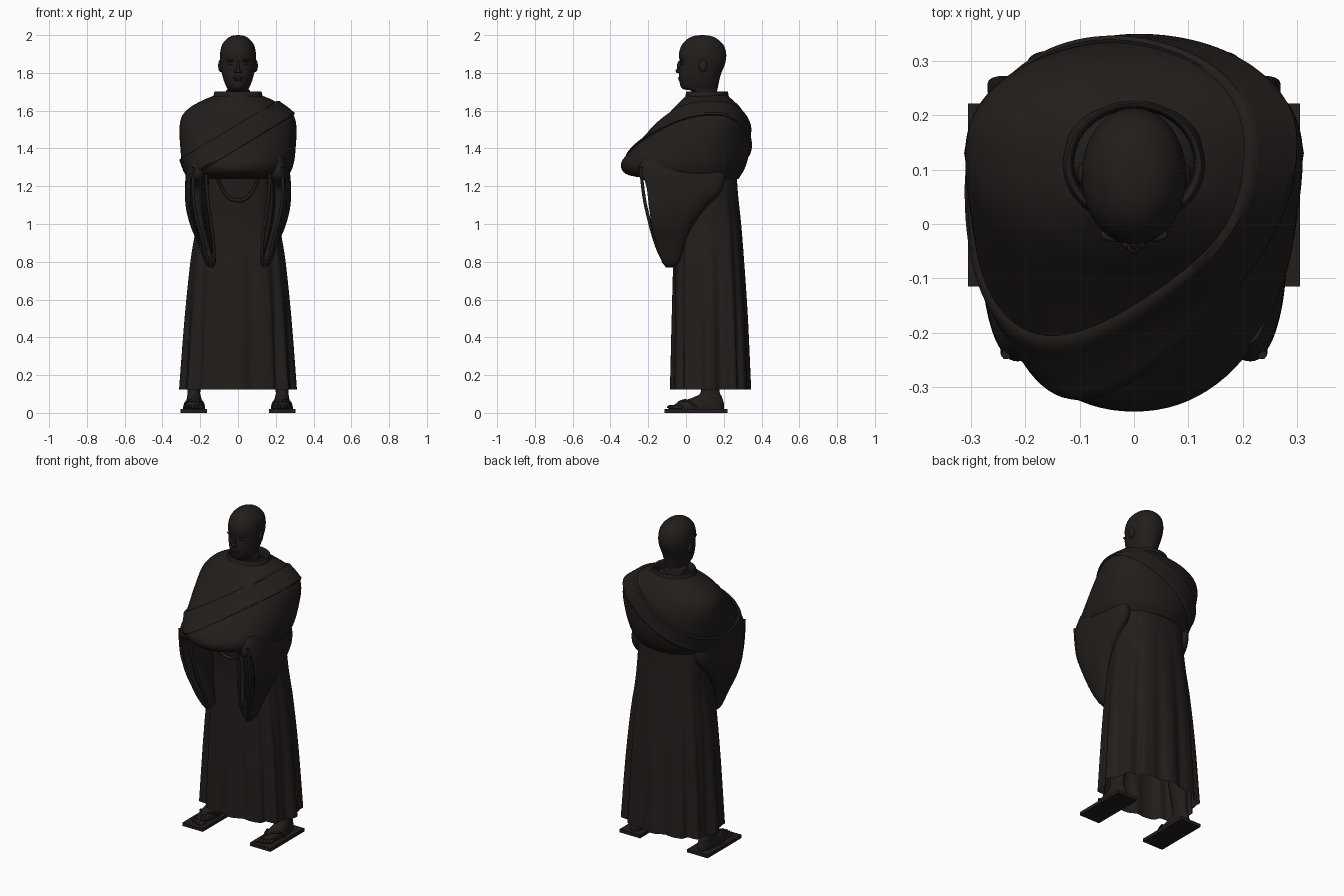
import bpy, bmesh, math
from mathutils import Vector

if "Cube" in bpy.data.objects:
    bpy.data.objects.remove(bpy.data.objects["Cube"])

mat = bpy.data.materials.new("dark_brown")
mat.diffuse_color = (0.016, 0.0125, 0.011, 1)
mat.use_nodes = True
mat.node_tree.nodes["Principled BSDF"].inputs["Base Color"].default_value = mat.diffuse_color


def finish(name, bm, mirror=False, angle=50):
    bmesh.ops.recalc_face_normals(bm, faces=bm.faces)
    me = bpy.data.meshes.new(name)
    bm.to_mesh(me)
    bm.free()
    me.materials.append(mat)
    ob = bpy.data.objects.new(name, me)
    bpy.context.collection.objects.link(ob)
    bpy.ops.object.select_all(action='DESELECT')
    bpy.context.view_layer.objects.active = ob
    ob.select_set(True)
    bpy.ops.object.shade_smooth_by_angle(angle=math.radians(angle))
    if mirror:
        ob.modifiers.new("Mirror", 'MIRROR')
    return ob


def ring_at(rings, t):
    """Catmull-Rom blend of the ring list at index t."""
    n = len(rings) - 1
    i = min(int(t), n - 1)
    u = t - i
    p = [rings[max(0, min(n, i + k))] for k in (-1, 0, 1, 2)]
    return [0.5 * (2*b + (c-a)*u + (2*a-5*b+4*c-d)*u*u + (3*b-a-3*c+d)*u**3)
            for a, b, c, d in zip(*p)]


def point(ring, th, e=2.0, mid=0.5):
    """Point on a superellipse ring (z, cx, half width, y front, y back)."""
    z, cx, hx, yf, yb = ring
    s, c = math.sin(th), math.cos(th)
    yc = yf + (yb - yf) * mid
    sx = math.copysign(abs(s) ** (2 / e), s)
    cy = math.copysign(abs(c) ** (2 / e), c)
    return Vector((cx + hx * sx, yc - cy * ((yc - yf) if c > 0 else (yb - yc)), z))


def skin(bm, rows):
    vs = [[bm.verts.new(p) for p in r] for r in rows]
    for a, b in zip(vs, vs[1:]):
        for j in range(len(a)):
            k = (j + 1) % len(a)
            bm.faces.new((a[j], a[k], b[k], b[j]))
    return vs


def loft(name, rings, n=48, steps=6, e=2.0, mid=0.5, ripple=None, cap=(False, False), mirror=False):
    bm = bmesh.new()
    rows = []
    for i in range((len(rings) - 1) * steps + 1):
        r = ring_at(rings, i / steps)
        row = [point(r, 2*math.pi*j/n, e, mid) for j in range(n)]
        if ripple:
            row = [ripple(p, 2*math.pi*j/n, r) for j, p in enumerate(row)]
        rows.append(row)
    vs = skin(bm, rows)
    for flag, row in zip(cap, (vs[0], vs[-1])):
        if flag:
            bm.faces.new(row)
    return finish(name, bm, mirror)


def ball(name, loc, size, mirror=False):
    bm = bmesh.new()
    bmesh.ops.create_uvsphere(bm, u_segments=20, v_segments=12, radius=1)
    for v in bm.verts:
        v.co = Vector(v.co[i] * size[i] + loc[i] for i in range(3))
    return finish(name, bm, mirror)


def cord(name, pts, r, mirror=False):
    cu = bpy.data.curves.new(name, 'CURVE')
    cu.dimensions = '3D'
    cu.bevel_depth = r
    cu.bevel_resolution = 2
    cu.use_fill_caps = True
    sp = cu.splines.new('NURBS')
    sp.points.add(len(pts) - 1)
    for p, q in zip(sp.points, pts):
        p.co = (*q, 1)
    sp.use_endpoint_u = True
    sp.order_u = 3
    cu.materials.append(mat)
    ob = bpy.data.objects.new(name, cu)
    bpy.context.collection.objects.link(ob)
    if mirror:
        ob.modifiers.new("Mirror", 'MIRROR')


# Robe skirt with folds deepening toward the hem
def folds(p, th, r):
    d = max(0, min(1, (1.25 - r[0]) / 1.0))
    k = 0.35 - 0.35*math.cos(12*th + 0.5*math.sin(2*th)) + 0.15 - 0.15*math.cos(20*th)
    yc = (r[3] + r[4]) / 2
    s = 1 - 0.12 * d * k
    return Vector((p.x * s, yc + (p.y - yc) * s, p.z))


loft("robe_skirt", [(1.36, 0, .21, -.08, .27), (1.2, 0, .215, -.075, .272), (1.0, 0, .222, -.062, .292),
                    (.8, 0, .252, -.068, .308), (.5, 0, .283, -.076, .328), (.125, 0, .312, -.085, .345)],
     n=180, steps=8, e=2.5, ripple=folds)

# Shawl over shoulders and folded arms
cape = [(1.68, 0, .125, 0, .222), (1.658, 0, .18, -.02, .245), (1.62, 0, .25, -.06, .285), (1.57, 0, .297, -.105, .315),
        (1.5, 0, .31, -.175, .335), (1.4, 0, .305, -.28, .336), (1.335, 0, .298, -.338, .325),
        (1.285, 0, .283, -.338, .307), (1.255, 0, .26, -.29, .288), (1.238, 0, .215, -.15, .276), (1.24, 0, .19, -.07, .26)]
E, MID = 2.12, .6
loft("shawl", cape, n=96, steps=6, e=E, mid=MID)


# Diagonal sash wrapping over one shoulder and under the other arm
def on_cape(th, level):
    lo, hi = 0.0, 7.8
    for _ in range(24):
        t = (lo + hi) / 2
        p = point(ring_at(cape, t), th, E, MID)
        if p.z < level + 0.6 * p.x:
            hi = t
        else:
            lo = t
    out = Vector((p.x, p.y - .08, (p.z - 1.35) * .9)).normalized()
    return p, out


rows = []
for level, off in ((1.527, -.012), (1.525, .006), (1.515, .013), (1.50, .009), (1.48, .008), (1.45, .008),
                   (1.425, .009), (1.41, .013), (1.40, .008), (1.397, -.012)):
    row = []
    for j in range(120):
        p, o = on_cape(2*math.pi*j/120, level)
        row.append(p + o * off)
    rows.append(row)
bm = bmesh.new()
skin(bm, rows)
finish("sash", bm)

# Collar and the closed inner robe around the neck
loft("collar", [(1.65, 0, .148, -.012, .235), (1.67, 0, .133, -.005, .228), (1.695, 0, .126, 0, .223),
                (1.702, 0, .121, .004, .22), (1.69, 0, .113, .01, .213), (1.64, 0, .11, .015, .21)], steps=3)
loft("inner_neckline", [(1.61, 0, .13, 0, .225), (1.645, 0, .113, .012, .213), (1.668, 0, .085, .035, .18),
                        (1.68, 0, .06, .05, .16)], steps=3)


# Hanging sleeves, hollowed at the front opening and rolled at the rim
def opening(p, th, r):
    depth = max(0, min(1, (r[0] - .8) / .06, (1.25 - r[0]) / .06))
    p.y += .09 * depth * max(0, min(1, (math.cos(th) - .86) / .08))
    return p


loft("sleeve", [(1.36, .205, .05, -.22, .12), (1.28, .212, .062, -.252, .2), (1.18, .219, .062, -.238, .19),
                (1.08, .217, .058, -.22, .1), (.98, .198, .05, -.197, .03), (.88, .167, .038, -.165, -.005),
                (.80, .147, .03, -.13, -.035), (.77, .142, .008, -.1, -.07)], n=72, e=2.3, ripple=opening,
     cap=(True, True), mirror=True)
for side, xs in (("inner", (.17, .165, .15, .13, .125, .14)), ("outer", (.235, .24, .225, .19, .165, .14))):
    cord(f"sleeve_rim_{side}", list(zip(xs, (-.24, -.226, -.203, -.17, -.13, -.1), (1.3, 1.15, 1.05, .92, .82, .775))),
         .009, True)

# Loop of cord hanging at the waist
cord("waist_cord", [(-.11, -.14, 1.25), (-.09, -.1, 1.19), (-.04, -.088, 1.125), (.04, -.088, 1.125),
                    (.09, -.1, 1.19), (.11, -.14, 1.25)], .01)

# Head and neck
loft("head", [(1.6, 0, .08, .04, .185), (1.66, 0, .07, .045, .17), (1.703, 0, .064, .03, .165),
              (1.714, 0, .056, -.016, .167), (1.74, 0, .068, -.032, .172), (1.79, 0, .084, -.036, .184),
              (1.85, 0, .094, -.033, .207), (1.9, 0, .095, -.037, .213), (1.945, 0, .086, -.024, .2),
              (1.978, 0, .062, .006, .168), (1.995, 0, .034, .04, .132), (2.0, 0, .004, .08, .09)],
     e=2.05, cap=(False, True))
ball("nose_bridge", (0, -.034, 1.832), (.009, .014, .032))
ball("nose_tip", (0, -.041, 1.81), (.013, .014, .012))
ball("nostril", (.012, -.035, 1.807), (.010, .011, .009), True)
ball("upper_lip", (0, -.031, 1.774), (.026, .011, .007))
ball("lower_lip", (0, -.03, 1.763), (.022, .011, .007))
ball("brow", (.034, -.02, 1.866), (.028, .013, .007), True)
ball("eyelid", (.036, -.019, 1.848), (.016, .010, .007), True)
ball("ear", (.092, .09, 1.838), (.013, .022, .034), True)

# Bare feet and legs
loft("leg_and_foot", [(.018, .232, .046, -.06, .2), (.04, .232, .047, -.065, .202), (.06, .232, .043, -.03, .198),
                      (.085, .233, .037, .045, .19), (.12, .233, .034, .08, .178), (.25, .22, .045, .07, .19),
                      (.45, .19, .055, .06, .2)], n=32, cap=(True, True), mirror=True)
for i, (x, y, r) in enumerate(((.196, -.072, .015), (.218, -.073, .011), (.237, -.068, .010),
                               (.254, -.058, .009), (.269, -.045, .009))):
    ball(f"toe_{i + 1}", (x, y, .031), (r, .028, .012), True)

# Flat wooden sandals with straps
bm = bmesh.new()
bmesh.ops.create_cube(bm, size=1)
for v in bm.verts:
    v.co = Vector((.234 + v.co.x * .142, .053 + v.co.y * .336, .01 + v.co.z * .02))
finish("sandal_sole", bm, True)
for name, x in (("strap_inner", .18), ("strap_outer", .285)):
    cord(name, [(.213, -.062, .025), (.213, -.05, .05), ((x + .23) / 2, -.005, .072), (x, .04, .05), (x, .06, .018)],
         .006, True)
